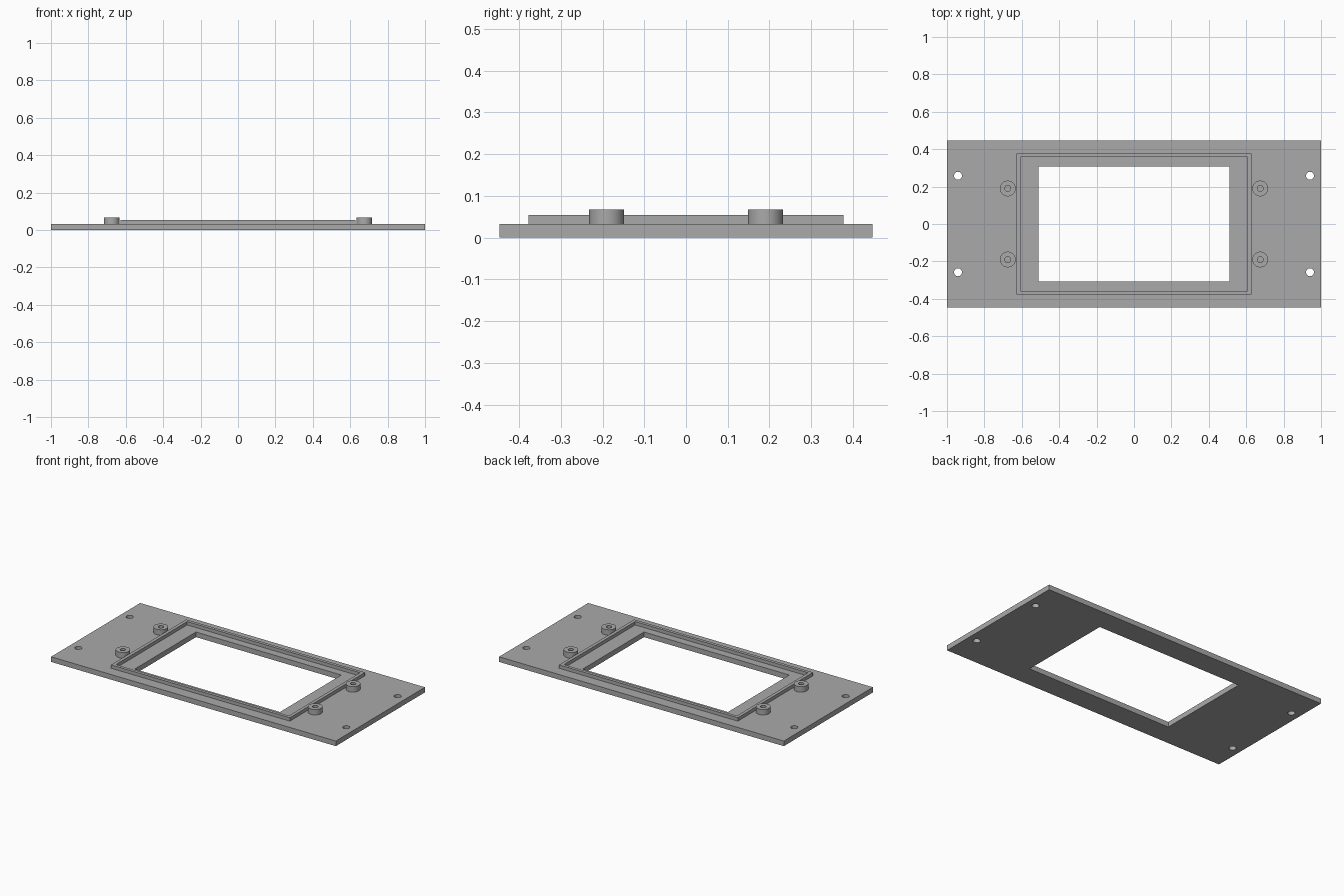
import bpy
import math

if "Cube" in bpy.data.objects:
    bpy.data.objects.remove(bpy.data.objects["Cube"])

grey = bpy.data.materials.new("plain grey")
grey.diffuse_color = (0.4, 0.4, 0.4, 1)
grey.use_nodes = True
grey.node_tree.nodes["Principled BSDF"].inputs["Base Color"].default_value = grey.diffuse_color

PLATE_TOP, RIM_TOP, BOSS_TOP = 0.0325, 0.054, 0.067


def rect(hx, hy):
    return [(-hx, -hy), (hx, -hy), (hx, hy), (-hx, hy)]


def circle(cx, cy, r, n=48):
    return [(cx + r * math.cos(2 * math.pi * i / n),
             cy + r * math.sin(2 * math.pi * i / n)) for i in range(n)]


def extruded(name, loops, z0, z1):
    """Extrude a flat outline (first loop) with holes (other loops)."""
    curve = bpy.data.curves.new(name + "_outline", "CURVE")
    curve.dimensions = "2D"
    curve.fill_mode = "BOTH"
    curve.extrude = (z1 - z0) / 2
    for loop in loops:
        spline = curve.splines.new("POLY")
        spline.points.add(len(loop) - 1)
        for point, (x, y) in zip(spline.points, loop):
            point.co = (x, y, 0, 1)
        spline.use_cyclic_u = True
    obj = bpy.data.objects.new(name, curve)
    obj.location.z = (z0 + z1) / 2
    bpy.context.collection.objects.link(obj)
    bpy.ops.object.select_all(action="DESELECT")
    obj.select_set(True)
    bpy.context.view_layer.objects.active = obj
    bpy.ops.object.convert(target="MESH")
    obj = bpy.context.object
    # weld walls to caps so the part is a closed solid
    bpy.ops.object.mode_set(mode="EDIT")
    bpy.ops.mesh.select_all(action="SELECT")
    bpy.ops.mesh.remove_doubles(threshold=0.0001)
    bpy.ops.mesh.normals_make_consistent(inside=False)
    bpy.ops.object.mode_set(mode="OBJECT")
    obj.data.materials.clear()
    obj.data.materials.append(grey)
    bpy.ops.object.shade_smooth_by_angle(angle=math.radians(30))
    return obj


corners = [(sx, sy) for sx in (-1, 1) for sy in (-1, 1)]

# Base plate with display window and four through holes
screw_holes = [circle(sx * 0.941, sy * 0.258, 0.021) for sx, sy in corners]
extruded("base_plate", [rect(1.0, 0.447), rect(0.51, 0.3075)] + screw_holes,
         0, PLATE_TOP)

# Thin raised rim around the window
extruded("window_rim", [rect(0.628, 0.377), rect(0.607, 0.357)],
         PLATE_TOP, RIM_TOP)

# Four round standoffs with blind holes
for sx, sy in corners:
    x, y = sx * 0.675, sy * 0.19
    extruded("standoff", [circle(x, y, 0.042), circle(x, y, 0.016)],
             PLATE_TOP, BOSS_TOP)
